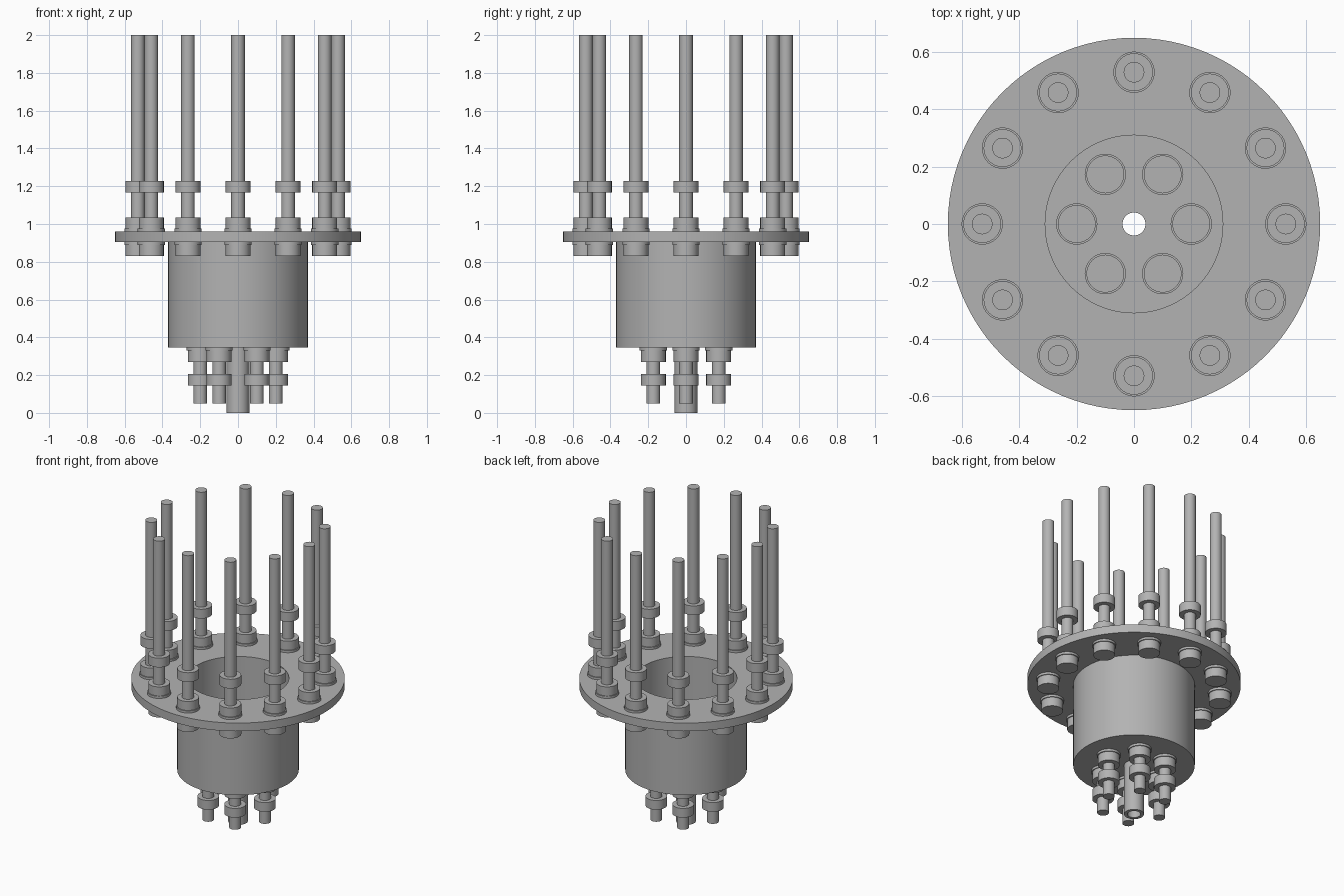
import bpy
from math import pi, sin, cos

cube = bpy.data.objects.get("Cube")
if cube:
    bpy.data.objects.remove(cube, do_unlink=True)

metal = bpy.data.materials.new("grey metal")
metal.use_nodes = True
GREY = (0.45, 0.45, 0.45, 1)
metal.diffuse_color = GREY
metal.node_tree.nodes["Principled BSDF"].inputs["Base Color"].default_value = GREY


def lathe(name, profile, x=0, y=0, sides=32, closed=False):
    """Spin a (radius, z) profile about a vertical axis; radius 0 closes an end."""
    verts, rings = [], []
    for r, z in profile:
        count = sides if r else 1
        rings.append([len(verts) + i % count for i in range(sides)])
        verts += [(r * cos(2 * pi * i / sides), r * sin(2 * pi * i / sides), z)
                  for i in range(count)]
    faces = []
    pairs = list(zip(rings, rings[1:])) + ([(rings[-1], rings[0])] if closed else [])
    for a, b in pairs:
        for i in range(sides):
            j = (i + 1) % sides
            faces.append(list(dict.fromkeys((a[i], a[j], b[j], b[i]))))
    mesh = bpy.data.meshes.new(name)
    mesh.from_pydata(verts, [], faces)
    mesh.materials.append(metal)
    obj = bpy.data.objects.new(name, mesh)
    obj.location = (x, y, 0)
    bpy.context.collection.objects.link(obj)
    bpy.ops.object.select_all(action='DESELECT')
    obj.select_set(True)
    bpy.context.view_layer.objects.active = obj
    bpy.ops.object.mode_set(mode='EDIT')
    bpy.ops.mesh.select_all(action='SELECT')
    bpy.ops.mesh.normals_make_consistent(inside=False)
    bpy.ops.object.mode_set(mode='OBJECT')
    bpy.ops.object.shade_smooth_by_angle(angle=pi / 6)


def terminal(name, x, y, seat, back, nut, tip, side):
    """A rod through a wall: a collar on each face, a nut and a long stud.
    side is +1 when the stud points up and -1 when it points down."""
    wide, slim, rod = 0.072, 0.066, 0.036
    height, lip = 0.075 * side, 0.015 * side
    lathe(name, [
        (0, back - height), (slim, back - height), (slim, back - lip),
        (wide, back - lip), (wide, back), (wide, seat), (wide, seat + lip),
        (slim, seat + lip), (slim, seat + height), (rod, seat + height),
        (rod, nut), (slim, nut), (slim, nut + 0.062 * side),
        (rod, nut + 0.062 * side), (rod, tip), (0, tip)], x, y)


# Flanged cup with a drain hole through its floor and spout
lathe("flanged_cup", [
    (0.04, 0), (0.06, 0), (0.06, 0.345), (0.37, 0.345), (0.37, 0.905),
    (0.65, 0.905), (0.65, 0.96), (0.31, 0.96), (0.31, 0.4), (0.04, 0.4)],
    sides=96, closed=True)

# Tall terminals around the flange
for i in range(12):
    a = i * pi / 6
    terminal(f"flange_terminal_{i + 1}", 0.53 * cos(a), 0.53 * sin(a),
             0.96, 0.905, 1.166, 2.0, 1)

# Short terminals through the cup floor
for i in range(6):
    a = i * pi / 3
    terminal(f"floor_terminal_{i + 1}", 0.2 * cos(a), 0.2 * sin(a),
             0.345, 0.4, 0.207, 0.05, -1)
